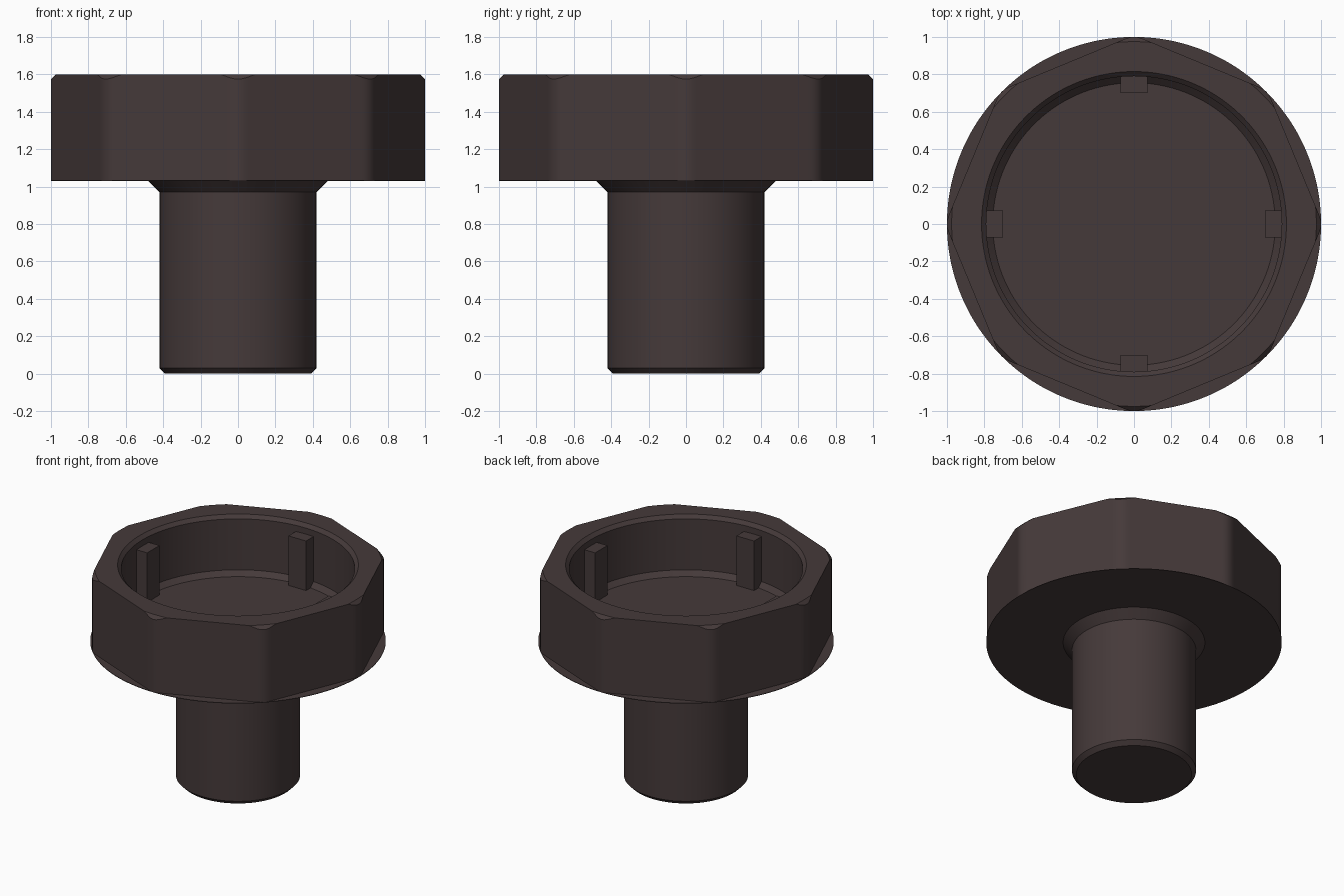
import bpy, bmesh
from math import sin, cos, pi, tau, atan2, sqrt, radians

if "Cube" in bpy.data.objects:
    bpy.data.objects.remove(bpy.data.objects["Cube"])

mat = bpy.data.materials.new("dark_brown")
mat.use_nodes = True
COLOUR = (0.06, 0.042, 0.042, 1)
mat.diffuse_color = COLOUR
mat.node_tree.nodes["Principled BSDF"].inputs["Base Color"].default_value = COLOUR


def lathe(name, profile_at, steps):
    """Revolve a profile that may change with the angle."""
    bm = bmesh.new()
    rings = []
    for i in range(steps):
        t = tau * i / steps
        rings.append([bm.verts.new((r * cos(t), r * sin(t), z)) for r, z in profile_at(t)])
    for i, ring in enumerate(rings):
        nxt = rings[(i + 1) % steps]
        for j in range(len(ring) - 1):
            bm.faces.new((ring[j], nxt[j], nxt[j + 1], ring[j + 1]))
    bmesh.ops.remove_doubles(bm, verts=bm.verts, dist=0.0002)
    bmesh.ops.recalc_face_normals(bm, faces=bm.faces)
    return finish(name, bm)


def finish(name, bm):
    me = bpy.data.meshes.new(name)
    bm.to_mesh(me)
    bm.free()
    me.materials.append(mat)
    ob = bpy.data.objects.new(name, me)
    bpy.context.scene.collection.objects.link(ob)
    return ob


def smooth(ob):
    bpy.ops.object.select_all(action="DESELECT")
    ob.select_set(True)
    bpy.context.view_layer.objects.active = ob
    bpy.ops.object.shade_smooth_by_angle(angle=radians(20))


# Octagonal outline with rounded corners
FILLET = 0.12
CENTRE = 1 - FILLET
HALF = pi / 8
APOTHEM = CENTRE * cos(HALF) + FILLET
TANGENT = atan2(FILLET * sin(HALF), CENTRE + FILLET * cos(HALF))


def octagon_radius(t):
    phi = abs((t + HALF) % (2 * HALF) - HALF)
    if phi < TANGENT:
        return CENTRE * cos(phi) + sqrt(FILLET ** 2 - (CENTRE * sin(phi)) ** 2)
    return APOTHEM / cos(HALF - phi)


# Head: thin round flange, octagonal wall with corners cut by a cone, round recess
BASE, TOP, FLOOR, CONE = 1.03, 1.6, 1.16, 0.975


def head_profile(t):
    r = octagon_radius(t)
    return [(0, BASE), (1, BASE), (1, BASE + 0.004), (r, BASE + 0.004),
            (r, TOP - max(0, r - CONE)), (min(r, CONE), TOP),
            (0.815, TOP), (0.79, TOP - 0.025),
            (0.79, FLOOR + 0.035), (0.755, FLOOR), (0, FLOOR)]


smooth(lathe("octagonal_head", head_profile, 320))

# Shaft with chamfered tip and flared neck
shaft = [(0, 0), (0.39, 0), (0.42, 0.03), (0.42, 0.97), (0.48, BASE), (0, BASE)]
smooth(lathe("shaft", lambda t: shaft, 96))

# Four upright ribs inside the recess
for i, side in enumerate(("left", "back", "right", "front")):
    bm = bmesh.new()
    bmesh.ops.create_cube(bm, size=1)
    for v in bm.verts:
        x = 0.75 + v.co.x * 0.1
        y = v.co.y * 0.145
        z = FLOOR + (v.co.z + 0.5) * 0.37
        a = i * pi / 2
        v.co = (x * cos(a) - y * sin(a), x * sin(a) + y * cos(a), z)
    finish(side + "_rib", bm)
